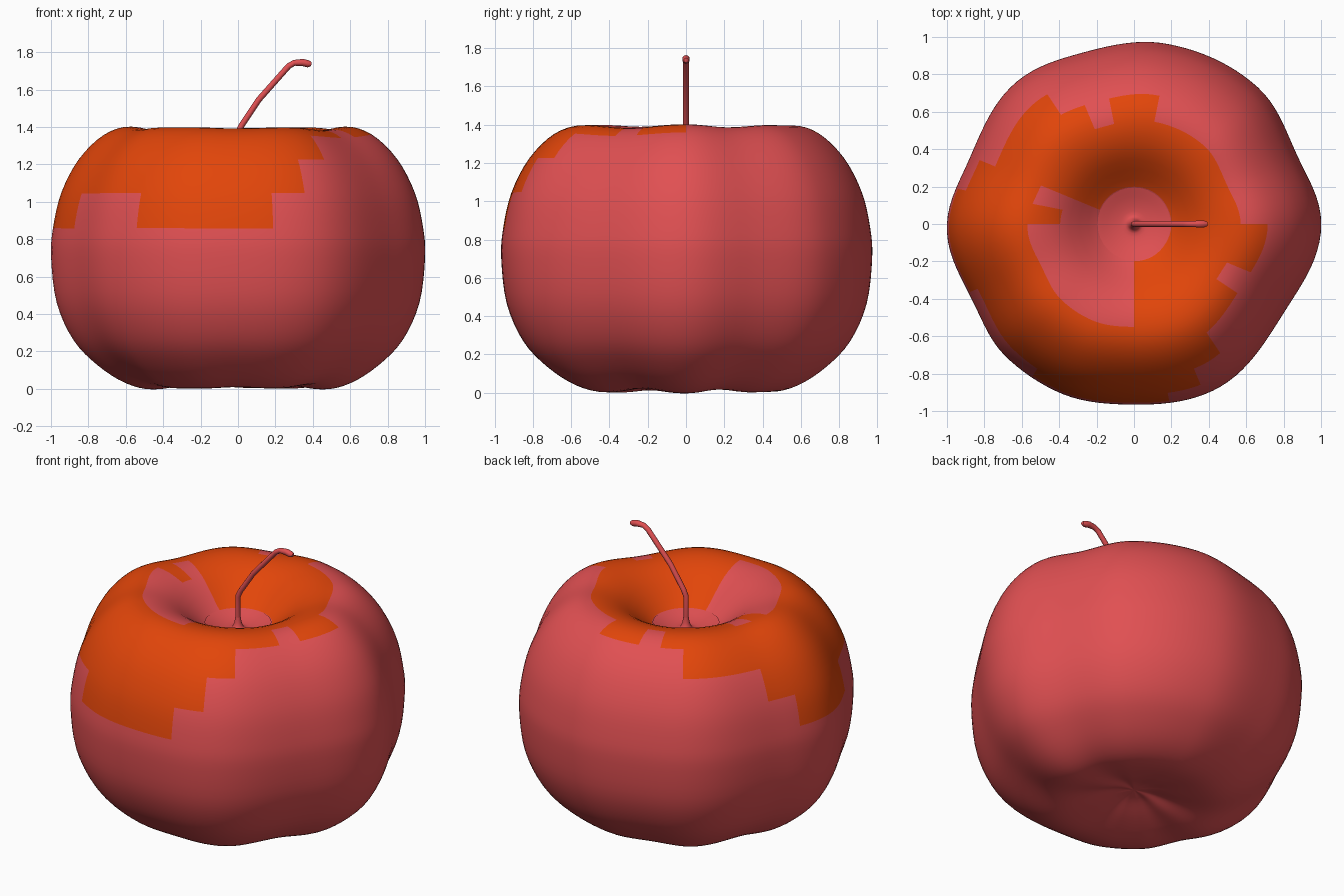
import bpy, bmesh
from math import sin, cos, pi, radians, degrees
from mathutils import Vector

if "Cube" in bpy.data.objects:
    bpy.data.objects.remove(bpy.data.objects["Cube"])


def material(name, rgb):
    m = bpy.data.materials.new(name)
    m.diffuse_color = (*rgb, 1)
    m.use_nodes = True
    m.node_tree.nodes["Principled BSDF"].inputs["Base Color"].default_value = m.diffuse_color
    return m


RED = material("red_skin", (0.75, 0.08, 0.085))
ORANGE = material("orange_blush", (0.76, 0.06, 0.003))


def smooth_path(pts, sub):
    """Catmull-Rom interpolation through the given points."""
    p = [Vector(q) for q in pts]
    p = [2 * p[0] - p[1]] + p + [2 * p[-1] - p[-2]]
    out = []
    for i in range(1, len(p) - 2):
        a, b, c, d = p[i - 1:i + 3]
        for k in range(sub):
            t = k / sub
            out.append(0.5 * (2 * b + (c - a) * t + (2 * a - 5 * b + 4 * c - d) * t * t
                              + (3 * b - a - 3 * c + d) * t ** 3))
    return out + [p[-2]]


def lathe(name, rings, segs, warp, pick):
    """Revolve (r, z) rings; warp reshapes each point, pick chooses the material."""
    bm = bmesh.new()
    grid = []
    for r, z in rings:
        if r < 1e-4:
            grid.append([bm.verts.new((0, 0, z))] * segs)
            continue
        row = []
        for j in range(segs):
            a = 2 * pi * j / segs
            rr, zz = warp(r, z, degrees(a))
            row.append(bm.verts.new((rr * cos(a), rr * sin(a), zz)))
        grid.append(row)
    for i in range(len(grid) - 1):
        for j in range(segs):
            k = (j + 1) % segs
            vs = [grid[i][j], grid[i][k], grid[i + 1][k], grid[i + 1][j]]
            f = bm.faces.new(list(dict.fromkeys(vs)))
            f.smooth = True
            f.material_index = pick(i, (j + 0.5) * 360 / segs)
    bmesh.ops.recalc_face_normals(bm, faces=bm.faces)
    me = bpy.data.meshes.new(name)
    bm.to_mesh(me)
    bm.free()
    me.materials.append(RED)
    me.materials.append(ORANGE)
    ob = bpy.data.objects.new(name, me)
    bpy.context.collection.objects.link(ob)
    return ob


# Lobed outline: (angle, radius) alternating ridges and valleys
OUTLINE = [(0, 1.0), (24, 0.945), (48, 0.985), (80, 0.978), (105, 0.955), (129, 0.985),
           (157, 0.945), (182, 1.0), (206, 0.955), (226, 0.985), (246, 0.985), (269, 0.965),
           (295, 0.985), (328, 0.93), (360, 1.0)]


def outline(a):
    for (a0, r0), (a1, r1) in zip(OUTLINE, OUTLINE[1:]):
        if a <= a1:
            t = (1 - cos(pi * (a - a0) / (a1 - a0))) / 2
            return r0 + (r1 - r0) * t
    return 1.0


def lobes(r, z, a):
    dip = 1 - outline(a)
    w = min(1, r / 0.56) ** 2 if z > 0.7 else min(1, r / 0.2)
    lift = 0.4 if z > 0.7 else 0.5
    return r * (1 - dip * w), 0.7 + (z - 0.7) * (1 - lift * dip * w)


# Body profile from the base dimple, round the side, into the top hollow
PROFILE = [(0, 0.09), (0.1, 0.075), (0.25, 0.03), (0.45, -0.003), (0.6, 0.03), (0.75, 0.125),
           (0.88, 0.26), (0.97, 0.46), (1.0, 0.70), (0.99, 0.86), (0.945, 1.05),
           (0.85, 1.23), (0.715, 1.36), (0.57, 1.402), (0.395, 1.35), (0.2, 1.2),
           (0.1, 1.16), (0, 1.14)]
SUB = 4
# Blush angle ranges for each profile interval
BLUSH = {
    9: [(168.75, 202.5), (236.25, 281.25)],
    10: [(157.5, 292.5)],
    11: [(123.75, 303.75)],
    12: [(78.75, 101.25), (112.5, 326.25), (337.5, 360)],
    13: [(0, 157.5), (168.75, 180), (270, 360)],
    14: [(0, 157.5), (270, 360)],
}


def blush(i, a):
    return int(any(lo < a < hi for lo, hi in BLUSH.get(i // SUB, [])))


lathe("fruit_body", smooth_path(PROFILE, SUB), 128, lobes, blush)

# Flared foot of the stem, lying in the hollow
foot = smooth_path([(0.195, 1.203), (0.12, 1.176), (0.05, 1.165), (0.025, 1.19), (0.015, 1.24)], 3)
lathe("stem_foot", foot, 32, lambda r, z, a: (r, z), lambda i, a: 0)

# Bent stem with a slightly swollen tip
cu = bpy.data.curves.new("stem", 'CURVE')
cu.dimensions = '3D'
cu.bevel_depth = 0.016
cu.bevel_resolution = 3
cu.use_fill_caps = True
path = [(0, 1.15), (0, 1.37), (0.02, 1.41), (0.11, 1.545), (0.27, 1.725), (0.3, 1.743),
        (0.345, 1.745), (0.375, 1.738), (0.392, 1.737)]
sp = cu.splines.new('POLY')
sp.points.add(len(path) - 1)
for p, (x, z) in zip(sp.points, path):
    p.co = (x, 0, z, 1)
    p.radius = 1.2 if 0.34 < x < 0.38 else 0.7 if x > 0.38 else 1.0
sp.use_smooth = True
cu.materials.append(RED)
bpy.context.collection.objects.link(bpy.data.objects.new("stem", cu))
